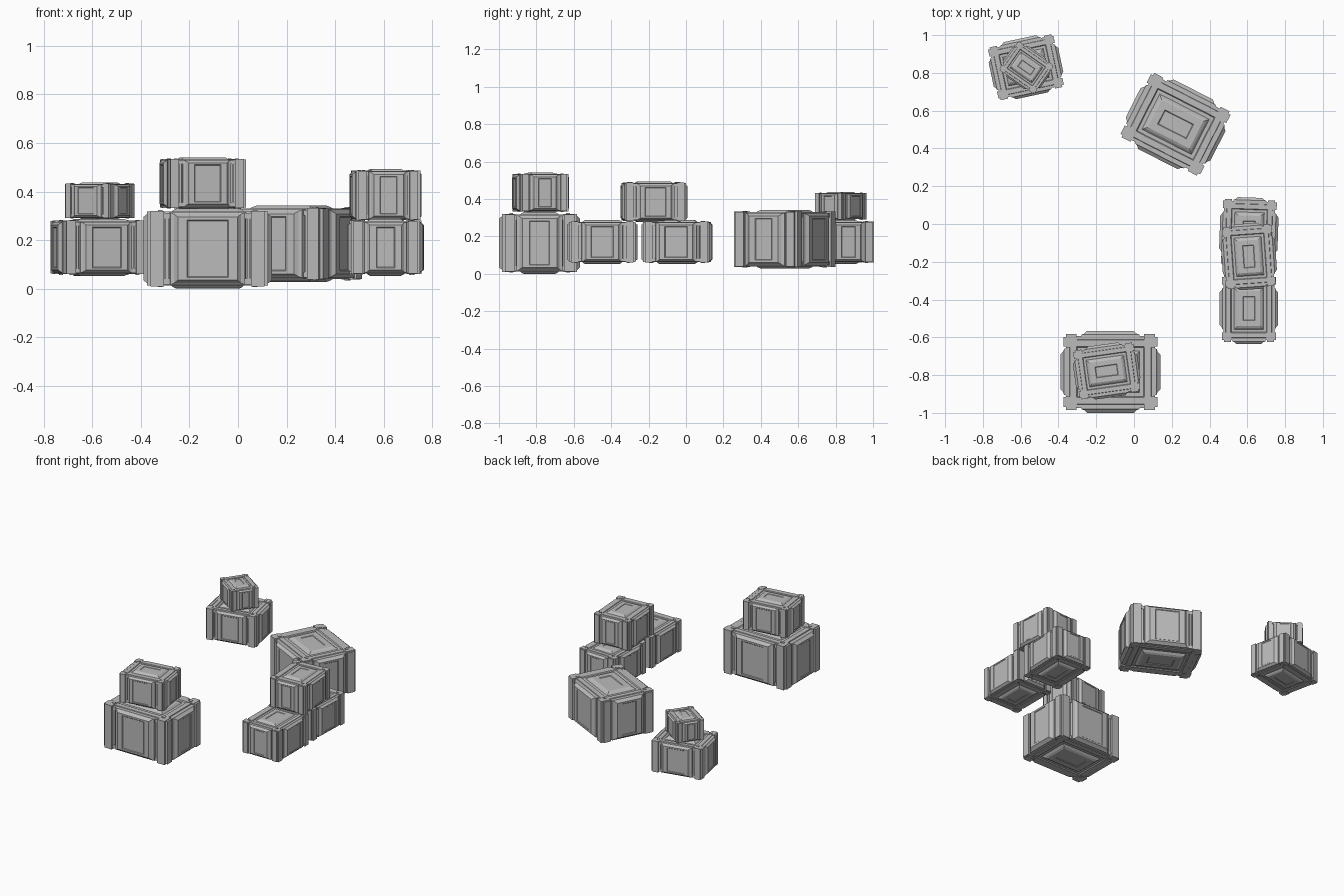
import bpy, bmesh
from math import radians
from mathutils import Matrix, Vector

old = bpy.data.objects.get("Cube")
if old:
    bpy.data.objects.remove(old)

# Single painted-metal colour
grey = bpy.data.materials.new("crate_grey")
grey.use_nodes = True
color = (0.5, 0.5, 0.5, 1)
grey.diffuse_color = color
grey.node_tree.nodes["Principled BSDF"].inputs["Base Color"].default_value = color


def box(bm, center, half):
    """Axis-aligned box from its centre and half sizes."""
    m = Matrix.Translation(center) @ Matrix.Diagonal((*[2 * h for h in half], 1))
    bmesh.ops.create_cube(bm, size=1, matrix=m)


def stepped_panel(bm, axis, sign, loops):
    """Loft nested rectangles (half u, half v, distance) out along an axis."""
    u_axis, v_axis = [a for a in range(3) if a != axis]
    rings = []
    for u, v, d in loops:
        ring = []
        for su, sv in ((-1, -1), (1, -1), (1, 1), (-1, 1)):
            p = Vector()
            p[u_axis], p[v_axis], p[axis] = su * u, sv * v, sign * d
            ring.append(bm.verts.new(p))
        rings.append(ring)
    for a, b in zip(rings, rings[1:]):
        for i in range(4):
            j = (i + 1) % 4
            bm.faces.new((a[i], a[j], b[j], b[i]))
    bm.faces.new(rings[0])
    bm.faces.new(rings[-1])


def side_loops(width, reach):
    """Raised door panel with a bevelled edge and a shallow sunken middle."""
    steps = ((0.035, 0.148, -0.045), (0.03, 0.148, -0.02), (0.015, 0.142, -0.015),
             (0, 0.13, 0), (-0.038, 0.118, 0), (-0.042, 0.114, -0.004))
    return [(width + w, h, reach + d) for w, h, d in steps]


def lid_loops():
    """Rim, gutter and raised centre of the lid and the base."""
    steps = ((0, 0.13), (0.01, 0.152), (0.045, 0.152), (0.05, 0.146),
             (0.07, 0.146), (0.082, 0.158), (0.095, 0.165),
             (0.135, 0.165), (0.139, 0.161))
    return [(0.225 - inset, 0.18 - inset, z) for inset, z in steps]


def crate_mesh():
    bm = bmesh.new()
    box(bm, (0, 0, 0), (0.222, 0.177, 0.143))
    for s in (-1, 1):
        stepped_panel(bm, 1, s, side_loops(0.123, 0.2175))
        stepped_panel(bm, 0, s, side_loops(0.092, 0.265))
        stepped_panel(bm, 2, s, lid_loops())
        # Horizontal rails along the upper and lower edges
        for t in (-1, 1):
            box(bm, (0, s * 0.178, t * 0.135), (0.18, 0.012, 0.012))
            box(bm, (s * 0.223, 0, t * 0.135), (0.012, 0.14, 0.012))
            # Crossed corner posts with a bolt at each end
            box(bm, (s * 0.207, t * 0.165, 0), (0.028, 0.036, 0.155))
            box(bm, (s * 0.213, t * 0.16, 0), (0.036, 0.026, 0.152))
            # Slim uprights beside the door panels
            box(bm, (s * 0.168, t * 0.178, 0), (0.006, 0.01, 0.146))
            box(bm, (s * 0.223, t * 0.13, 0), (0.01, 0.005, 0.146))
            for end in (-1, 1):
                box(bm, (s * 0.195, t * 0.152, end * 0.155), (0.01, 0.01, 0.004))
    bmesh.ops.recalc_face_normals(bm, faces=bm.faces)
    mesh = bpy.data.meshes.new("crate")
    bm.to_mesh(mesh)
    bm.free()
    mesh.materials.append(grey)
    return mesh


# Crates: name, centre, turn in degrees, scale
crates = (
    ("front_large_crate", (-0.125, -0.783, 0.165), 0, 1),
    ("front_upper_crate", (-0.145, -0.778, 0.434), 8, 0.65),
    ("back_large_crate", (0.22, 0.528, 0.185), -27, 0.95),
    ("left_front_crate", (0.608, -0.448, 0.17), 90, 0.71),
    ("left_back_crate", (0.608, -0.048, 0.17), 88, 0.71),
    ("left_upper_crate", (0.608, -0.172, 0.385), 94, 0.66),
    ("right_lower_crate", (-0.572, 0.83, 0.17), 12, 0.71),
    ("right_upper_crate", (-0.57, 0.828, 0.362), -35, 0.46),
)
mesh = crate_mesh()
for name, center, turn, scale in crates:
    obj = bpy.data.objects.new(name, mesh)
    bpy.context.collection.objects.link(obj)
    obj.location = center
    obj.rotation_euler.z = radians(turn)
    obj.scale = (scale,) * 3
